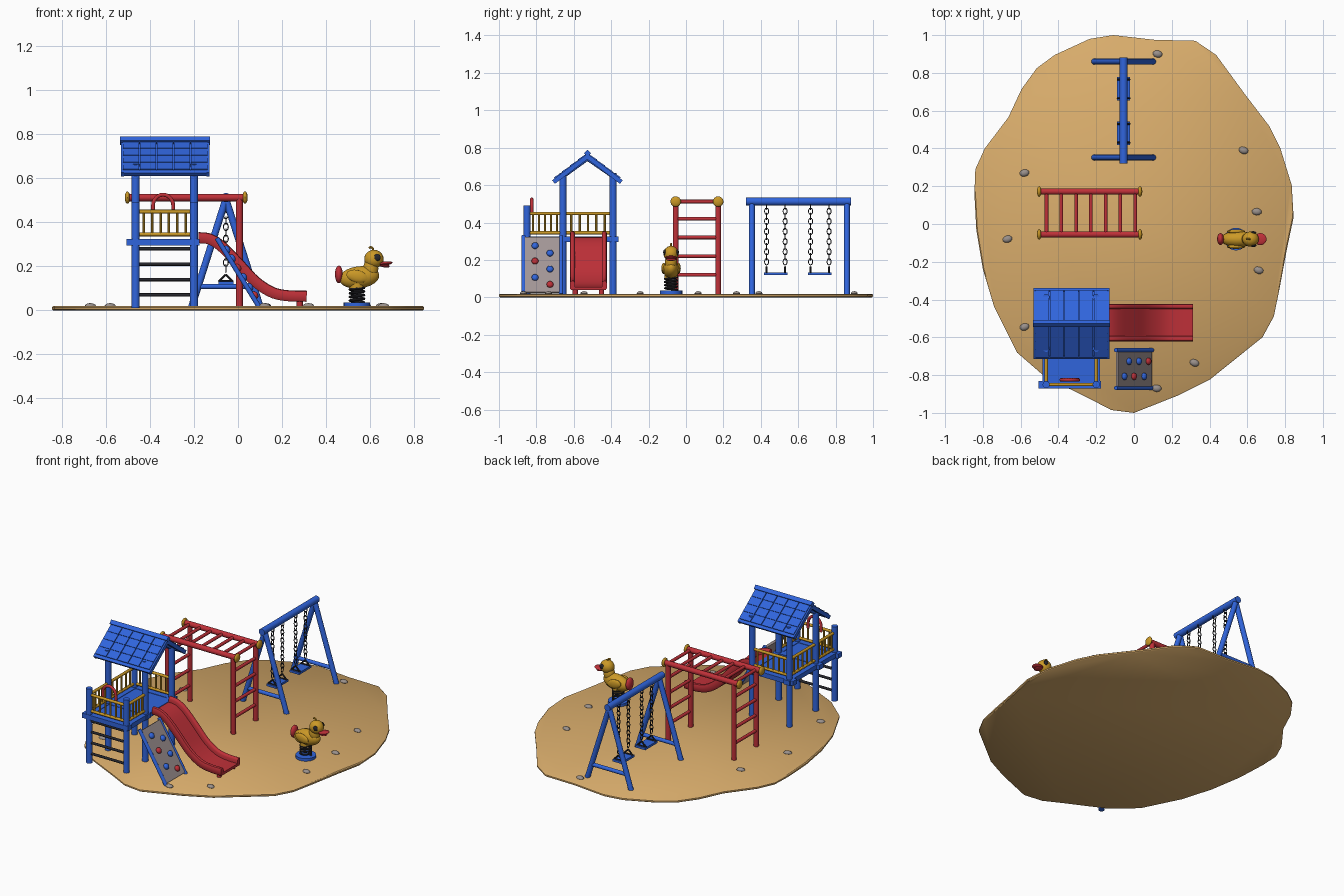
import bpy, bmesh, math, random
from mathutils import Vector as V, Matrix as M

if "Cube" in bpy.data.objects:
    bpy.data.objects.remove(bpy.data.objects["Cube"])

random.seed(4)

def mat(name, r, g, b):
    m = bpy.data.materials.new(name)
    m.diffuse_color = (r, g, b, 1)
    m.use_nodes = True
    m.node_tree.nodes["Principled BSDF"].inputs["Base Color"].default_value = m.diffuse_color
    return m

BLUE = mat("blue", 0.03, 0.13, 0.72)
RED = mat("red", 0.52, 0.03, 0.04)
GOLD = mat("gold", 0.60, 0.32, 0.02)
SAND = mat("sand", 0.70, 0.42, 0.15)
DARK = mat("dark", 0.02, 0.02, 0.025)
STONE = mat("stone", 0.32, 0.28, 0.26)
PANEL = mat("panel", 0.36, 0.30, 0.30)

# ---------- helpers: each part collects shapes in one bmesh ----------
def part(name, material, build, smooth=True):
    bm = bmesh.new()
    build(bm)
    bmesh.ops.recalc_face_normals(bm, faces=bm.faces)
    for f in bm.faces:
        f.smooth = smooth
    for e in bm.edges:
        e.smooth = len(e.link_faces) == 2 and e.calc_face_angle() < math.radians(40)
    me = bpy.data.meshes.new(name)
    bm.to_mesh(me)
    bm.free()
    me.materials.append(material)
    ob = bpy.data.objects.new(name, me)
    bpy.context.collection.objects.link(ob)
    return ob

def circle(r, n):
    return [(r * math.cos(2 * math.pi * i / n), r * math.sin(2 * math.pi * i / n)) for i in range(n)]

def sweep(bm, path, profile, ref, closed=False):
    path = [V(p) for p in path]
    n, k, rings = len(path), len(profile), []
    for i, p in enumerate(path):
        if closed:
            t = path[(i + 1) % n] - path[i - 1]
        else:
            t = path[min(i + 1, n - 1)] - path[max(i - 1, 0)]
        t.normalize()
        a = V(ref) - t * V(ref).dot(t)
        a.normalize()
        b = t.cross(a)
        rings.append([bm.verts.new(p + a * u + b * v) for u, v in profile])
    for i in range(n if closed else n - 1):
        r, s = rings[i], rings[(i + 1) % n]
        for j in range(k):
            bm.faces.new((r[j], r[(j + 1) % k], s[(j + 1) % k], s[j]))
    if not closed:
        bm.faces.new(rings[0])
        bm.faces.new(rings[-1])

def tube(bm, p, q, r, n=14):
    d = (V(q) - V(p)).normalized()
    sweep(bm, [p, q], circle(r, n), (0, 0, 1) if abs(d.z) < 0.8 else (1, 0, 0))

def box(bm, lo, hi, rot=None):
    lo, hi = V(lo), V(hi)
    mx = M.Translation((lo + hi) / 2) @ (rot or M()) @ M.Diagonal((*(hi - lo), 1))
    bmesh.ops.create_cube(bm, size=1, matrix=mx)

def ball(bm, c, s, rot=None, u=20, v=12):
    bmesh.ops.create_uvsphere(bm, u_segments=u, v_segments=v, radius=1,
                              matrix=M.Translation(c) @ (rot or M()) @ M.Diagonal((*s, 1)))

def spline(pts, steps=5):
    pts = [V(p) for p in pts]
    out = []
    for i in range(len(pts) - 1):
        a, b, c, d = pts[max(i - 1, 0)], pts[i], pts[i + 1], pts[min(i + 2, len(pts) - 1)]
        for s in range(steps):
            t = s / steps
            out.append(0.5 * (2 * b + (c - a) * t + (2 * a - 5 * b + 4 * c - d) * t * t + (3 * b - a - 3 * c + d) * t ** 3))
    return out + [pts[-1]]

# ---------- sand ground and stones ----------
OUT = [(-.11, 1), (.11, .975), (.325, .97), (.435, .895), (.585, .69), (.715, .52), (.775, .4), (.835, .205),
       (.845, .035), (.81, -.13), (.77, -.345), (.74, -.49), (.68, -.6), (.4, -.825), (.24, -.905), (0, -1),
       (-.12, -.985), (-.235, -.925), (-.47, -.81), (-.62, -.68), (-.74, -.44), (-.8, -.24), (-.835, -.03),
       (-.845, .16), (-.84, .29), (-.79, .4), (-.665, .565), (-.595, .715), (-.515, .825), (-.42, .895), (-.235, .98)]

def ground(bm):
    rings = [[bm.verts.new((x * s, y * s, z)) for x, y in OUT]
             for s, z in ((.993, 0), (1, .005), (1, .014), (.993, .019))]
    for a, b in zip(rings, rings[1:]):
        for i in range(len(OUT)):
            j = (i + 1) % len(OUT)
            bm.faces.new((a[i], a[j], b[j], b[i]))
    bm.faces.new(rings[0])
    bm.faces.new(rings[-1])
part("sand_ground", SAND, ground)

def stones(bm):
    for x, y in [(.125, .9), (.58, .39), (.65, .065), (.66, -.245), (.32, -.735), (.12, -.87),
                 (-.58, -.545), (-.67, -.08), (-.58, .27)]:
        ball(bm, (x, y, .02), (.026, .019, .013), M.Rotation(random.uniform(-.4, .4), 4, 'Z'), 10, 6)
part("stones", STONE, stones)

# ---------- tower: posts, deck, rungs, railings, arch ----------
XL, XR, YF, YM, YB = -.465, -.2, -.85, -.658, -.39

def posts(bm):
    for x in (XL, XR):
        tube(bm, (x, YF, .01), (x, YF, .49), .019)
        for y in (YM, YB):
            tube(bm, (x, y, .01), (x, y, .665), .019)
        tube(bm, (x, YM, .645), (x, -.527, .74), .010)
        tube(bm, (x, YB, .645), (x, -.527, .74), .010)
part("tower_posts", BLUE, posts)

def deck(bm):
    box(bm, (-.485, -.855, .30), (-.185, -.37, .322))
    for y in (YF, YM, YB):
        box(bm, (-.505, y - .02, .295), (-.175, y + .02, .325))
    for x in (XL, XR):
        box(bm, (x - .02, -.87, .295), (x + .02, -.36, .325))
part("tower_deck", BLUE, deck)

def rungs(bm):
    for z in (.07, .14, .21, .28):
        tube(bm, (XL, YF, z), (XR, YF, z), .008, 10)
part("tower_ladder_rungs", DARK, rungs)

def railings(bm):
    for a, b, n in [((XL, YF), (XR, YF), 6), ((XL, YF), (XL, YM), 5), ((XR, YF), (XR, YM), 5),
                    ((XL, YM), (XL, YB), 5), ((XL, YB), (XR, YB), 6)]:
        p, q = V((*a, 0)), V((*b, 0))
        for z in (.345, .448):
            tube(bm, p + V((0, 0, z)), q + V((0, 0, z)), .009, 10)
        for i in range(1, n + 1):
            m = p.lerp(q, i / (n + 1))
            tube(bm, m + V((0, 0, .345)), m + V((0, 0, .448)), .006, 8)
part("tower_railings", GOLD, railings)

def arch(bm):
    pts = [(-.34 + .046 * math.cos(t * math.pi / 12), -.825, .475 + .05 * math.sin(t * math.pi / 12)) for t in range(13)]
    sweep(bm, [(-.294, -.825, .44)] + pts + [(-.386, -.825, .44)], circle(.009, 10), (0, 1, 0))
part("entry_arch", RED, arch)

# ---------- tiled roof ----------
RY, RZ = -.527, .765
def roof(bm):
    for s in (-1, 1):
        slope = M.Rotation(-s * math.radians(37), 4, 'X')
        d = V((0, s * math.cos(math.radians(37)), -math.sin(math.radians(37))))
        c = V((-.331, RY, RZ - .012)) + d * .11
        h = V((.19, .11, .005))
        box(bm, c - h, c + h, slope)
        tilt = M.Rotation(-s * math.radians(33), 4, 'X')
        for r in range(4):
            for k in range(5):
                c = V((-.331 + (k - 2) * .0775, RY, RZ + .001)) + d * (.03 + .053 * r)
                h = V((.0365, .029, .006))
                box(bm, c - h, c + h, tilt)
        for x in (-.525, -.137):
            c = V((x, RY, RZ - .012)) + d * .112
            h = V((.007, .115, .012))
            box(bm, c - h, c + h, slope)
        e = V((0, RY, RZ - .01)) + d * .218
        box(bm, (-.527, e.y - .01, e.z - .01), (-.135, e.y + .01, e.z + .01), M.Rotation(math.pi / 4, 4, 'X'))
    box(bm, (-.535, RY - .013, .757), (-.127, RY + .013, .783), M.Rotation(math.pi / 4, 4, 'X'))
part("tower_roof", BLUE, roof, False)

# ---------- slide ----------
def slide(bm):
    path = spline([(x, -.522, z) for x, z in [(-.18, .328), (-.13, .322), (-.075, .288), (0, .212), (.075, .132),
                                               (.15, .082), (.22, .065), (.312, .062)]])
    half = [(.072, -.006), (.072, .016), (.077, .024), (.086, .027), (.095, .024), (.099, .014), (.099, -.014), (.092, -.023)]
    sweep(bm, path, half + [(-u, v) for u, v in reversed(half)], (0, 1, 0))
    for s in (-1, 1):
        tube(bm, (.28, -.522 + s * .07, .012), (.28, -.522 + s * .07, .05), .014)
part("slide", RED, slide)

# ---------- climbing wall ----------
A, B = V((-.09, 0, .318)), V((.09, 0, .025))
DIR = (B - A).normalized()
NRM = V((-DIR.z, 0, DIR.x))
def wall(bm):
    sweep(bm, [A + V((0, -.768, 0)), B + V((0, -.768, 0))], [(-.1, -.007), (.1, -.007), (.1, .007), (-.1, .007)], (0, 1, 0))
part("climbing_wall", PANEL, wall)
def wall_rails(bm):
    for y in (-.668, -.868):
        tube(bm, A + V((0, y, 0)) - DIR * .012, B + V((0, y, 0)) + DIR * .012, .011)
part("climbing_wall_rails", BLUE, wall_rails)
def holds(pts):
    def build(bm):
        rot = NRM.to_track_quat('Z', 'Y').to_matrix().to_4x4()
        for y, z in pts:
            c = A.lerp(B, (A.z - z) / (A.z - B.z)) + NRM * .012
            ball(bm, (c.x, y, c.z), (.019, .019, .014), rot, 12, 8)
    return build
part("blue_holds", BLUE, holds([(-.807, .27), (-.807, .10), (-.727, .23), (-.727, .145)]))
part("red_holds", RED, holds([(-.807, .188), (-.727, .063)]))

# ---------- monkey bars ----------
Y0, Y1, X0, X1, BZ = -.055, .172, -.463, .006, .512
def bars(bm):
    for y in (Y0, Y1):
        tube(bm, (-.5, y, BZ), (.03, y, BZ), .017)
        for x in (X0, X1):
            tube(bm, (x, y, .01), (x, y, BZ), .016)
    for i in range(7):
        x = X0 + (X1 - X0) * i / 6
        tube(bm, (x, Y0, BZ), (x, Y1, BZ), .010, 10)
    for x in (X0, X1):
        for z in (.12, .22, .32, .42):
            tube(bm, (x, Y0, z), (x, Y1, z), .010, 10)
part("monkey_bars", RED, bars)
def caps(bm):
    for y in (Y0, Y1):
        for x in (-.502, .032):
            ball(bm, (x, y, BZ), (.012, .028, .028))
part("monkey_bar_caps", GOLD, caps)

# ---------- swings ----------
SX = -.055
def frame(bm):
    tube(bm, (SX, .32, .512), (SX, .882, .512), .021)
    for y in (.352, .86):
        for s in (-1, 1):
            tube(bm, (SX, y, .505), (SX + s * .156, y, .014), .016)
        tube(bm, (SX - .125, y, .108), (SX + .125, y, .108), .012)
part("swing_frame", BLUE, frame)

SEATS = (.48, .715)
def seats(bm):
    for y in SEATS:
        box(bm, (SX - .034, y - .062, .118), (SX + .034, y + .062, .132))
part("swing_seats", BLUE, seats)

def chains(bm):
    for y in SEATS:
        for cy in (y - .049, y + .05):
            z, i = .487, 0
            while z > .17:
                ref = V((1, 0, 0)) if i % 2 else V((0, 1, 0))
                side = V((0, 1, 0)) if i % 2 else V((1, 0, 0))
                sweep(bm, [V((SX, cy, z)) + side * (.011 * math.cos(t * math.pi / 6))
                           + V((0, 0, .017 * math.sin(t * math.pi / 6))) for t in range(12)],
                      circle(.0028, 6), ref, True)
                z -= .027
                i += 1
            for s in (-1, 1):
                tube(bm, (SX, cy, .163), (SX + s * .033, cy, .13), .005, 8)
            tube(bm, (SX - .033, cy, .133), (SX + .033, cy, .133), .005, 8)
part("swing_chains", DARK, chains)

# ---------- duck spring rider ----------
DY = -.08
part("rider_base", BLUE, lambda bm: tube(bm, (.54, DY, .012), (.54, DY, .036), .06, 28))
part("rider_spring", DARK, lambda bm: sweep(
    bm, [(.54 + .032 * math.cos(t * math.pi / 8), DY + .032 * math.sin(t * math.pi / 8), .036 + .075 * t / 72)
         for t in range(73)], circle(.006, 8), (0, 0, 1)))

def duck(bm):
    ball(bm, (.55, DY, .15), (.092, .043, .05), M.Rotation(-.12, 4, 'Y'))
    ball(bm, (.603, DY, .19), (.034, .032, .05))
    ball(bm, (.617, DY, .233), (.044, .04, .042))
    tube(bm, (.54, DY, .1), (.54, DY, .125), .036)
    for s in (-1, 1):
        ball(bm, (.54, DY + s * .04, .155), (.05, .012, .028), M.Rotation(.25, 4, 'Y'), 14, 8)
    sweep(bm, spline([(.613, DY, .268), (.612, DY, .28), (.602, DY, .287), (.595, DY, .282)], 3), circle(.005, 8), (0, 1, 0))
part("duck_body", GOLD, duck)

def trim(bm):
    ball(bm, (.668, DY, .213), (.034, .032, .009), M.Rotation(-.12, 4, 'Y'))
    ball(bm, (.664, DY, .203), (.025, .026, .008), M.Rotation(.15, 4, 'Y'))
    ball(bm, (.458, DY, .163), (.018, .032, .04))
part("duck_beak_and_tail", RED, trim)

def eyes(bm):
    for s in (-1, 1):
        ball(bm, (.632, DY + s * .034, .24), (.016, .008, .016), None, 14, 8)
part("duck_eyes", DARK, eyes)
